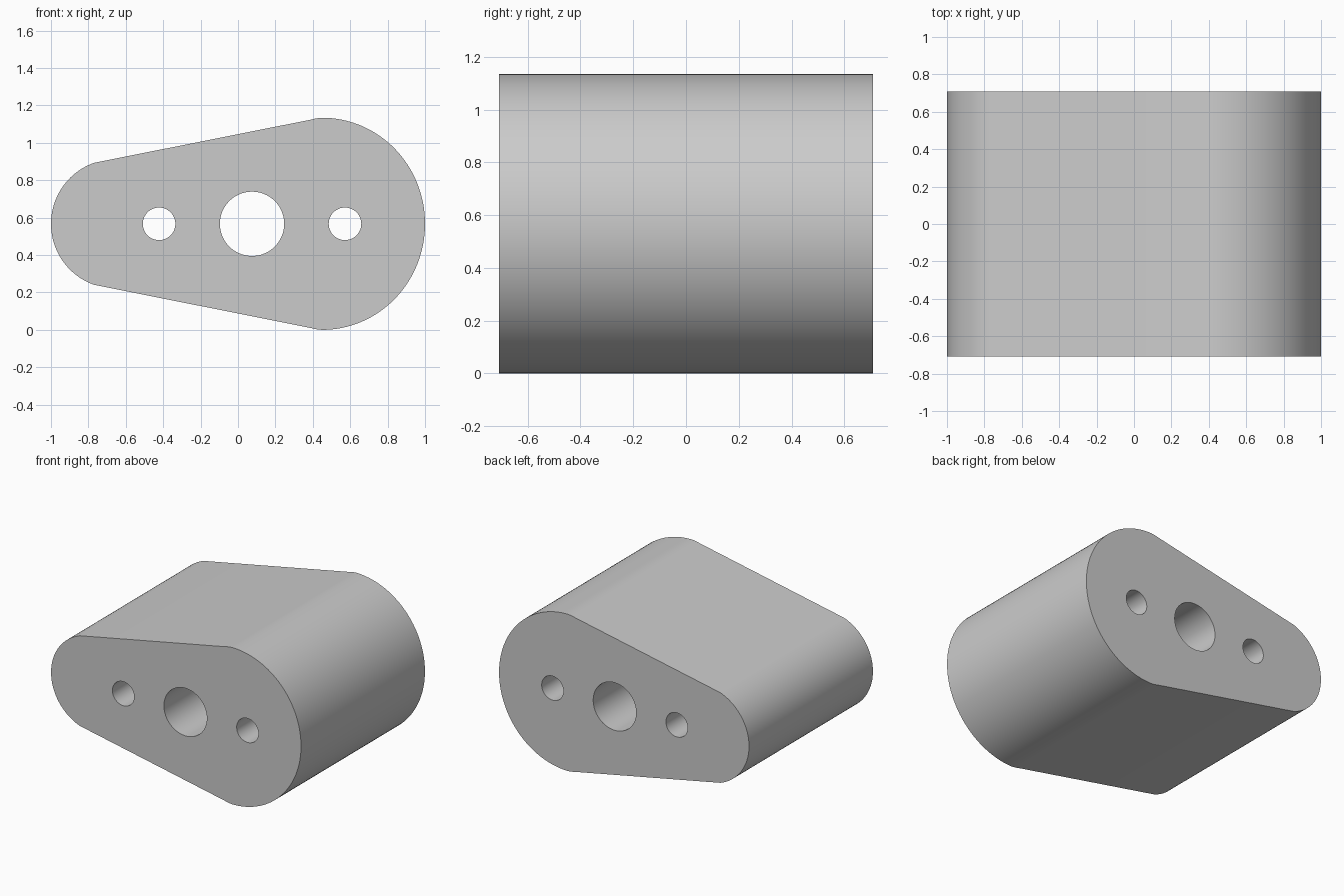
import bpy, bmesh
from math import sin, cos, pi, asin

if "Cube" in bpy.data.objects:
    bpy.data.objects.remove(bpy.data.objects["Cube"])

MID_Z = 0.567
HALF_DEPTH = 0.708


def arc(cx, rx, rz, start, end, steps):
    """Points (x, z) along an elliptical arc about the middle height."""
    angles = [start + (end - start) * i / steps for i in range(steps + 1)]
    return [(cx + rx * cos(a), MID_Z + rz * sin(a)) for a in angles]


def add_loop(bm, points):
    verts = [bm.verts.new((x, -HALF_DEPTH, z)) for x, z in points]
    return [bm.edges.new((v, verts[i - 1])) for i, v in enumerate(verts)]


# Outline: wide rounded end, short blends, narrow rounded end
blend = [(0.42, 0.564), (0.385, 0.556)]
narrow = pi - asin(0.326 / 0.346)
outline = arc(0.45, 0.55, 0.567, -pi / 2, pi / 2, 64)
outline += [(x, MID_Z + h) for x, h in blend]
outline += arc(-0.654, 0.346, 0.346, narrow, 2 * pi - narrow, 40)
outline += [(x, MID_Z - h) for x, h in reversed(blend)]

# Flat profile with a large centre hole and a small one on each side
bm = bmesh.new()
edges = add_loop(bm, outline)
for x, radius in ((0.075, 0.172), (-0.422, 0.087), (0.572, 0.087)):
    edges += add_loop(bm, arc(x, radius, radius, 0, 2 * pi, 64)[:-1])
bmesh.ops.triangle_fill(bm, edges=edges, use_beauty=True, use_dissolve=False)

# Extrude through the depth
result = bmesh.ops.extrude_face_region(bm, geom=bm.faces[:], use_keep_orig=True)
moved = [g for g in result["geom"] if isinstance(g, bmesh.types.BMVert)]
bmesh.ops.translate(bm, verts=moved, vec=(0, 2 * HALF_DEPTH, 0))
bmesh.ops.recalc_face_normals(bm, faces=bm.faces[:])

mesh = bpy.data.meshes.new("drilled_block")
bm.to_mesh(mesh)
bm.free()
block = bpy.data.objects.new("drilled_block", mesh)
bpy.context.collection.objects.link(block)

# Plain grey finish
grey = bpy.data.materials.new("light_grey")
grey.use_nodes = True
colour = (0.6, 0.6, 0.6, 1)
grey.diffuse_color = colour
for node in grey.node_tree.nodes:
    if node.type == "BSDF_PRINCIPLED":
        node.inputs["Base Color"].default_value = colour
mesh.materials.append(grey)

# Smooth curved walls, crisp rims
bpy.ops.object.select_all(action="DESELECT")
block.select_set(True)
bpy.context.view_layer.objects.active = block
bpy.ops.object.shade_smooth_by_angle(angle=pi / 6)
